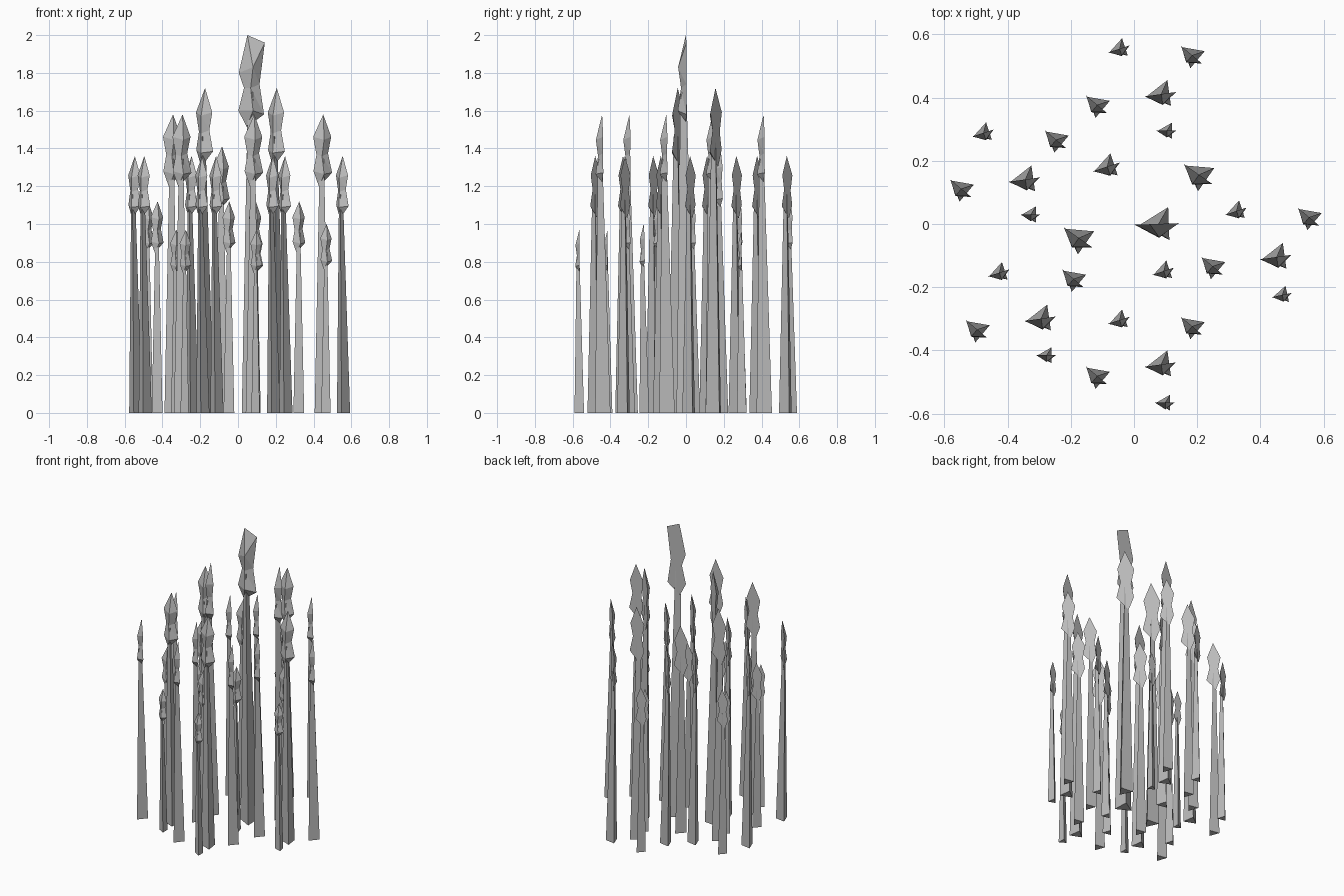
import bpy, bmesh, math
from mathutils import Matrix

cube = bpy.data.objects.get("Cube")
if cube:
    bpy.data.objects.remove(cube)

grey = bpy.data.materials.new("plain grey")
grey.use_nodes = True
colour = (0.5, 0.5, 0.5, 1)
grey.diffuse_color = colour
grey.node_tree.nodes["Principled BSDF"].inputs["Base Color"].default_value = colour

# Blade outline for a stalk of height 1: (x, z), clockwise from the tip
POINTED = [(.004, 1), (.031, .925), (.020, .87), (.034, .805),
           (-.010, .757), (-.029, .81), (-.019, .865), (-.030, .925)]
BLUNT = [(-.010, 1), (.036, .98), (.022, .87), (.034, .79),
         (-.012, .757), (-.034, .80), (-.019, .86), (-.033, .90)]


def make_object(name, bm, place):
    bmesh.ops.recalc_face_normals(bm, faces=bm.faces)
    bm.transform(place)
    mesh = bpy.data.meshes.new(name)
    bm.to_mesh(mesh)
    bm.free()
    mesh.materials.append(grey)
    ob = bpy.data.objects.new(name, mesh)
    bpy.context.collection.objects.link(ob)


def stem(place):
    # Three-sided tapering shaft, leaning slightly forward
    bm = bmesh.new()
    rings = []
    for radius, x, y, z in ((.030, .005, 0, 0), (.009, 0, -.007, .85)):
        rings.append([bm.verts.new((x + radius * math.cos(a), y + radius * math.sin(a), z))
                      for a in (math.pi, -math.pi / 3, math.pi / 3)])
    low, high = rings
    bm.faces.new(low)
    bm.faces.new(high)
    for i in range(3):
        j = (i + 1) % 3
        bm.faces.new((low[i], low[j], high[j], high[i]))
    make_object("stem", bm, place)


def blade(place, outline):
    # Flat back and a folded, pinched front ridge
    bm = bmesh.new()
    rim = [bm.verts.new((x, 0, z)) for x, z in outline]
    upper, waist, lower = [bm.verts.new(p) for p in
                           ((.004, -.021, .915), (-.002, -.013, .86), (.004, -.022, .80))]
    bm.faces.new(rim)
    tip, r1, r2, r3, base, l3, l2, l1 = rim
    for a, b, c in ((tip, r1, r2), (tip, l1, l2)):
        bm.faces.new((a, b, upper))
        bm.faces.new((b, c, upper))
    for mid, low in ((r2, r3), (l2, l3)):
        bm.faces.new((upper, mid, waist))
        bm.faces.new((waist, mid, low))
        bm.faces.new((waist, low, lower))
        bm.faces.new((lower, low, base))
    make_object("blade", bm, place)


# Stalks grouped by height and facing angle
GROUPS = [
    (2.0, 2, [(.07, 0)]),
    (1.72, -35, [(-.18, -.04), (.2, .16)]),
    (1.58, 8, [(-.35, .14), (.08, .41), (.445, -.105), (-.3, -.3), (.08, -.445)]),
    (1.36, -40, [(-.55, .115), (-.25, .27), (-.12, .38), (.18, .537), (.55, .025),
                 (.245, -.13), (-.195, -.17), (-.5, -.33), (.18, -.32), (-.12, -.477)]),
    (1.41, 18, [(-.09, .18)]),
    (1.12, 18, [(-.05, .553), (-.48, .287), (.32, .04), (-.43, -.155),
                (.09, -.15), (-.05, -.305)]),
    (1.0, 12, [(.465, -.225)]),
    (.97, 0, [(.1, .295), (-.33, .03), (-.28, -.415), (.095, -.565)]),
]

for height, angle, spots in GROUPS:
    for x, y in spots:
        place = (Matrix.Translation((x, y, 0))
                 @ Matrix.Rotation(math.radians(angle), 4, 'Z')
                 @ Matrix.Scale(height, 4))
        stem(place)
        blade(place, BLUNT if height == 2.0 else POINTED)
